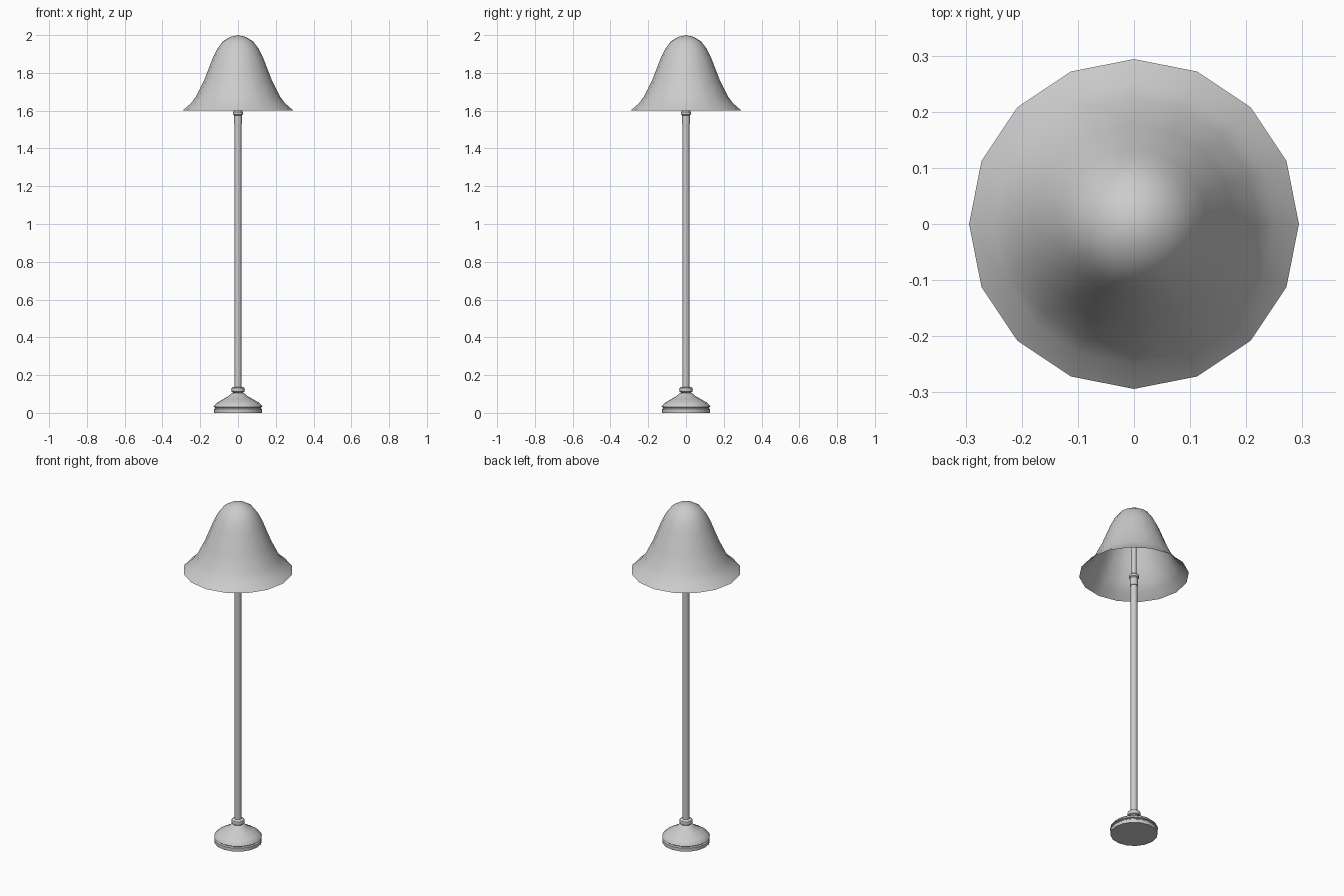
import bpy, bmesh, math

if "Cube" in bpy.data.objects:
    bpy.data.objects.remove(bpy.data.objects["Cube"])

SIDES = 16


def lathe(name, profile, sides=SIDES, angle=40):
    """Revolve (radius, z) points around the z axis; radius 0 makes a pole."""
    bm = bmesh.new()
    rings = []
    for r, z in profile:
        if r == 0:
            rings.append([bm.verts.new((0, 0, z))] * sides)
        else:
            rings.append([bm.verts.new((r * math.cos(2 * math.pi * i / sides),
                                        r * math.sin(2 * math.pi * i / sides), z))
                          for i in range(sides)])
    for low, high in zip(rings, rings[1:]):
        for i in range(sides):
            j = (i + 1) % sides
            corners = list(dict.fromkeys((low[i], low[j], high[j], high[i])))
            bm.faces.new(corners)
    mesh = bpy.data.meshes.new(name)
    bm.to_mesh(mesh)
    bm.free()
    obj = bpy.data.objects.new(name, mesh)
    bpy.context.collection.objects.link(obj)
    bpy.ops.object.select_all(action='DESELECT')
    obj.select_set(True)
    bpy.context.view_layer.objects.active = obj
    bpy.ops.object.shade_smooth_by_angle(angle=math.radians(angle))
    return obj


# Weighted foot: plinth, groove, dome and neck ring
lathe("base", [(0, 0), (0.127, 0), (0.127, 0.02), (0.121, 0.025), (0.121, 0.029),
               (0.129, 0.031), (0.126, 0.04), (0.108, 0.056), (0.075, 0.075),
               (0.05, 0.088), (0.036, 0.103), (0.026, 0.106), (0.034, 0.112),
               (0.036, 0.122), (0.034, 0.132), (0.026, 0.138), (0, 0.138)])

# Main pole with a slightly thicker sleeve at the top
lathe("pole", [(0.018, 0.13), (0.018, 1.53), (0.021, 1.53), (0.021, 1.575), (0, 1.575)])

# Ring under the shade
lathe("collar", [(0, 1.574), (0.02, 1.574), (0.027, 1.58), (0.027, 1.592),
                 (0.02, 1.6), (0, 1.6)])

# Thin rod carrying the shade
lathe("shade_rod", [(0.013, 1.59), (0.013, 1.994), (0, 1.998)])

# Open bell-shaped shade
lathe("shade", [(0.294, 1.6), (0.25, 1.638), (0.222, 1.675), (0.178, 1.765),
                (0.133, 1.88), (0.108, 1.93), (0.08, 1.967), (0.042, 1.99), (0, 2.0)])
